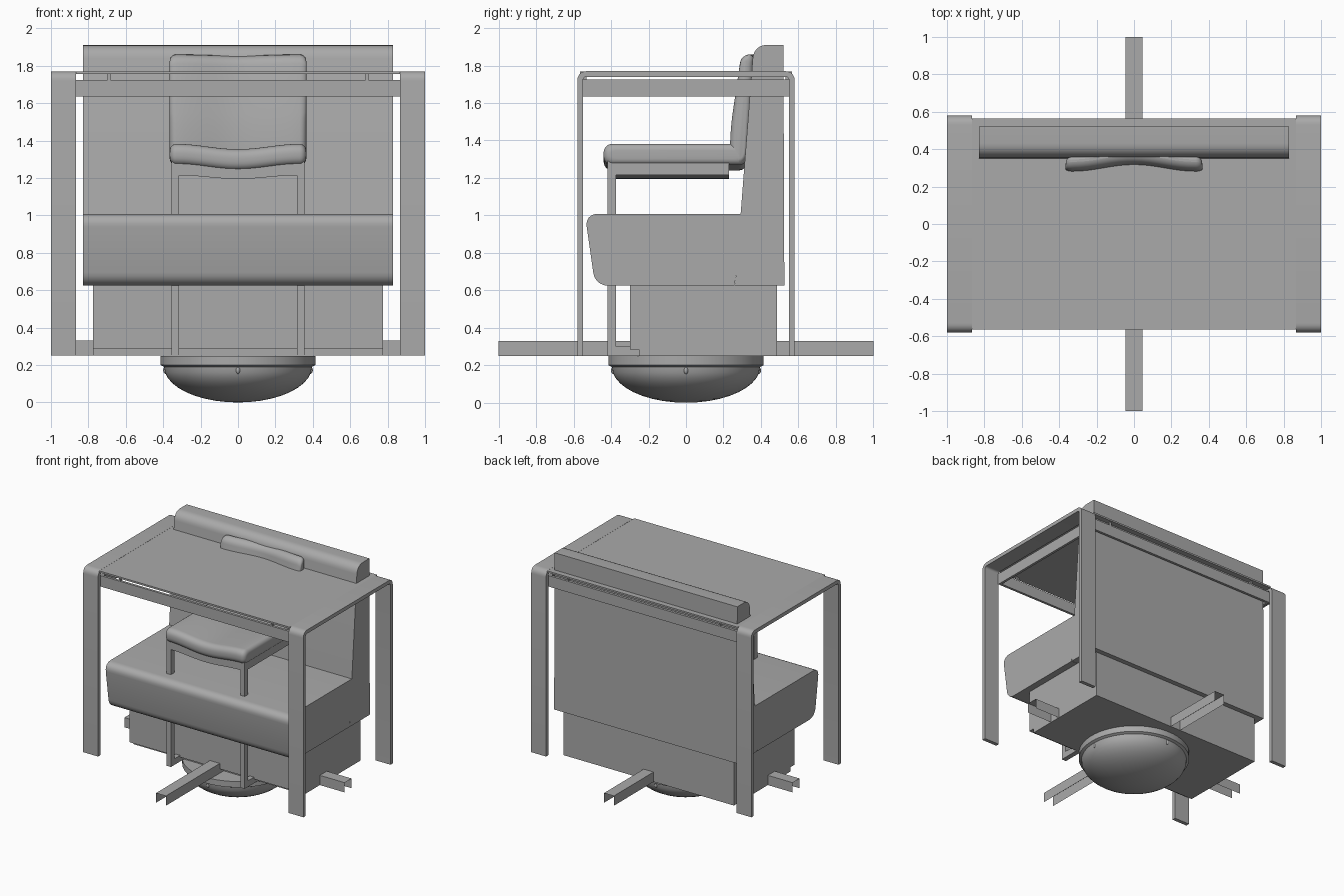
import bpy, bmesh, math
from mathutils import Vector

cube = bpy.data.objects.get("Cube")
if cube:
    bpy.data.objects.remove(cube, do_unlink=True)

grey = bpy.data.materials.new("plain_grey")
COLOUR = (0.4, 0.4, 0.4, 1)
grey.use_nodes = True
grey.diffuse_color = COLOUR
grey.node_tree.nodes["Principled BSDF"].inputs["Base Color"].default_value = COLOUR


def finish(name, bm, smooth=False, fix=True):
    if fix:
        bmesh.ops.recalc_face_normals(bm, faces=bm.faces)
    mesh = bpy.data.meshes.new(name)
    bm.to_mesh(mesh)
    bm.free()
    mesh.materials.append(grey)
    ob = bpy.data.objects.new(name, mesh)
    bpy.context.collection.objects.link(ob)
    if smooth:
        bpy.ops.object.select_all(action='DESELECT')
        ob.select_set(True)
        bpy.context.view_layer.objects.active = ob
        bpy.ops.object.shade_smooth_by_angle(angle=math.radians(35))
    return ob


def box(name, x0, x1, y0, y1, z0, z1):
    bm = bmesh.new()
    bmesh.ops.create_cube(bm, size=1)
    for v in bm.verts:
        v.co = Vector(((x0 + x1) / 2 + v.co.x * (x1 - x0),
                       (y0 + y1) / 2 + v.co.y * (y1 - y0),
                       (z0 + z1) / 2 + v.co.z * (z1 - z0)))
    return finish(name, bm)


def rounded(corners, steps=6):
    """Outline in (y, z) from corners (y, z, radius)."""
    out = []
    for i, (y, z, r) in enumerate(corners):
        p = Vector((y, z))
        if r == 0:
            out.append(p)
            continue
        prev, nxt = corners[i - 1], corners[(i + 1) % len(corners)]
        a = p + (Vector(prev[:2]) - p).normalized() * r
        b = p + (Vector(nxt[:2]) - p).normalized() * r
        for k in range(steps + 1):
            t = k / steps
            w = 0.83 * 2 * t * (1 - t)   # corner weight close to a true arc
            s = (1 - t) ** 2 + w + t * t
            out.append((a * (1 - t) ** 2 + p * w + b * t * t) / s)
    return out


def loft(name, outline, stations, shift=lambda x: (0, 0), smooth=True):
    """Skin an outline along x; stations are (x, inset)."""
    bm = bmesh.new()
    lo = Vector((min(p.x for p in outline), min(p.y for p in outline)))
    hi = Vector((max(p.x for p in outline), max(p.y for p in outline)))
    mid, half = (lo + hi) / 2, (hi - lo) / 2
    rings = []
    for x, inset in stations:
        dy, dz = shift(x)
        sy, sz = 1 - inset / half.x, 1 - inset / half.y
        rings.append([bm.verts.new((x, mid.x + (p.x - mid.x) * sy + dy,
                                    mid.y + (p.y - mid.y) * sz + dz)) for p in outline])
    n = len(outline)
    for a, b in zip(rings, rings[1:]):
        for i in range(n):
            bm.faces.new((a[i], a[(i + 1) % n], b[(i + 1) % n], b[i]))
    bm.faces.new(rings[0])
    bm.faces.new(rings[-1])
    return finish(name, bm, smooth)


def extrude(name, outline, x0, x1):
    return loft(name, outline, [(x0, 0), (x1, 0)])


# Table: two upside-down U frames, top, apron and pegs
u_shape = rounded([(-.58, .25, 0), (-.58, 1.77, .05), (.58, 1.77, .05), (.58, .25, 0),
                   (.55, .25, 0), (.55, 1.74, .02), (-.55, 1.74, .02), (-.55, .25, 0)])
for side, s in (("left", 1), ("right", -1)):
    extrude(side + "_table_frame", u_shape, .865 * s, s)
    box(side + "_apron", *sorted((.85 * s, .87 * s)), -.55, .55, 1.635, 1.725)
box("table_top", -.866, .866, -.565, .565, 1.755, 1.769)
for end, s in (("back", 1), ("front", -1)):
    box(end + "_apron", -.87, .87, *sorted((.53 * s, .55 * s)), 1.635, 1.725)
    for side, t in (("left", 1), ("right", -1)):
        box(end + "_" + side + "_peg", .69 * t - .008, .69 * t + .008,
            .54 * s - .008, .54 * s + .008, 1.7, 1.757)

# Bench: base with toe recess, seat and leaning back
base = rounded([(-.25, .25, 0), (-.25, .285, 0), (-.3, .285, 0),
                (-.3, .625, 0), (.485, .625, 0), (.485, .25, 0)])
extrude("bench_base", base, -.775, .775)
seat = rounded([(-.485, .625, .07), (-.54, 1.008, .07), (.3, 1.008, 0), (.26, .625, 0)])
extrude("bench_seat", seat, -.83, .83)
back = rounded([(.262, .625, 0), (.362, 1.91, .07), (.52, 1.91, 0), (.525, .625, 0)])
extrude("bench_back", back, -.83, .83)

# Chair: dished cushions with rounded sides
W, R = .365, .035
ends = [(W - R + R * math.sin(a), R * (1 - math.cos(a)))
        for a in (math.radians(d) for d in range(0, 91, 15))]
middle = [(W - R) * i / 8 for i in range(-7, 8)]
stations = [(-x, i) for x, i in reversed(ends)] + [(x, 0) for x in middle] + ends


def dish(x):
    return (math.cos(math.pi * min(abs(x) / .33, 1)) + 1) / 2


cushion = rounded([(-.44, 1.268, .05), (-.44, 1.382, .05), (.3, 1.382, .03), (.33, 1.268, .05)])
loft("chair_seat", cushion, stations, lambda x: (0, -.028 * dish(x)))
rest = rounded([(.235, 1.27, .04), (.235, 1.45, .1), (.295, 1.86, .05), (.362, 1.86, .03),
                (.35, 1.6, .1), (.32, 1.27, .05)])
loft("chair_back", rest, stations, lambda x: (.035 * dish(x), -.006 * dish(x)))
under = rounded([(-.42, 1.215, 0), (-.42, 1.29, 0), (.23, 1.29, 0), (.23, 1.215, 0)])
loft("chair_rail", under, [(-.355, 0)] + [(x, 0) for x in middle] + [(.355, 0)],
     lambda x: (0, -.02 * dish(x)))
for side, s in (("left", 1), ("right", -1)):
    x0, x1 = sorted((.315 * s, .355 * s))
    box(side + "_chair_leg", x0, x1, -.42, -.375, .25, 1.27)
    box(side + "_chair_foot", x0, x1, -.375, -.3, .25, .3)
    box(side + "_chair_toe", x0, x1, -.3, -.25, .25, .285)

# Floor cross: thin channels open underneath
for name, along_x in (("cross_bar_side", True), ("cross_bar_front", False)):
    bm = bmesh.new()
    rows = []
    for end in (-1, 1):
        pts = ((-.045, .25), (-.045, .33), (.045, .33), (.045, .25))
        rows.append([bm.verts.new((end, w, z) if along_x else (w, end, z)) for w, z in pts])
    for i in range(3):
        f = bm.faces.new((rows[0][i], rows[0][i + 1], rows[1][i + 1], rows[1][i]))
        f.normal_update()
        c = f.calc_center_median() - Vector((0, 0, .28))
        if f.normal.dot(c) < 0:
            f.normal_flip()
    finish(name, bm, fix=False)

# Round foot: rimmed bowl turned about the centre
profile = [(0, .248), (.415, .248), (.415, .2)]
profile += [(.395 * math.cos(a), .19 - .19 * math.sin(a))
            for a in (math.radians(d) for d in range(0, 91, 9))]
bm = bmesh.new()
verts = [bm.verts.new((r, 0, z)) for r, z in profile]
edges = [bm.edges.new(pair) for pair in zip(verts, verts[1:])]
bmesh.ops.spin(bm, geom=verts + edges, cent=(0, 0, 0), axis=(0, 0, 1),
               angle=math.tau, steps=64)
bmesh.ops.remove_doubles(bm, verts=bm.verts, dist=.0005)
finish("bowl_foot", bm, True)

# Small oval studs around the bowl
for k in range(4):
    bm = bmesh.new()
    bmesh.ops.create_uvsphere(bm, u_segments=12, v_segments=8, radius=.012)
    a = k * math.pi / 2
    for v in bm.verts:
        v.co = Vector((v.co.x + .388 * math.cos(a), v.co.y + .388 * math.sin(a),
                       v.co.z * 1.6 + .172))
    finish("bowl_stud_%d" % (k + 1), bm, True)
